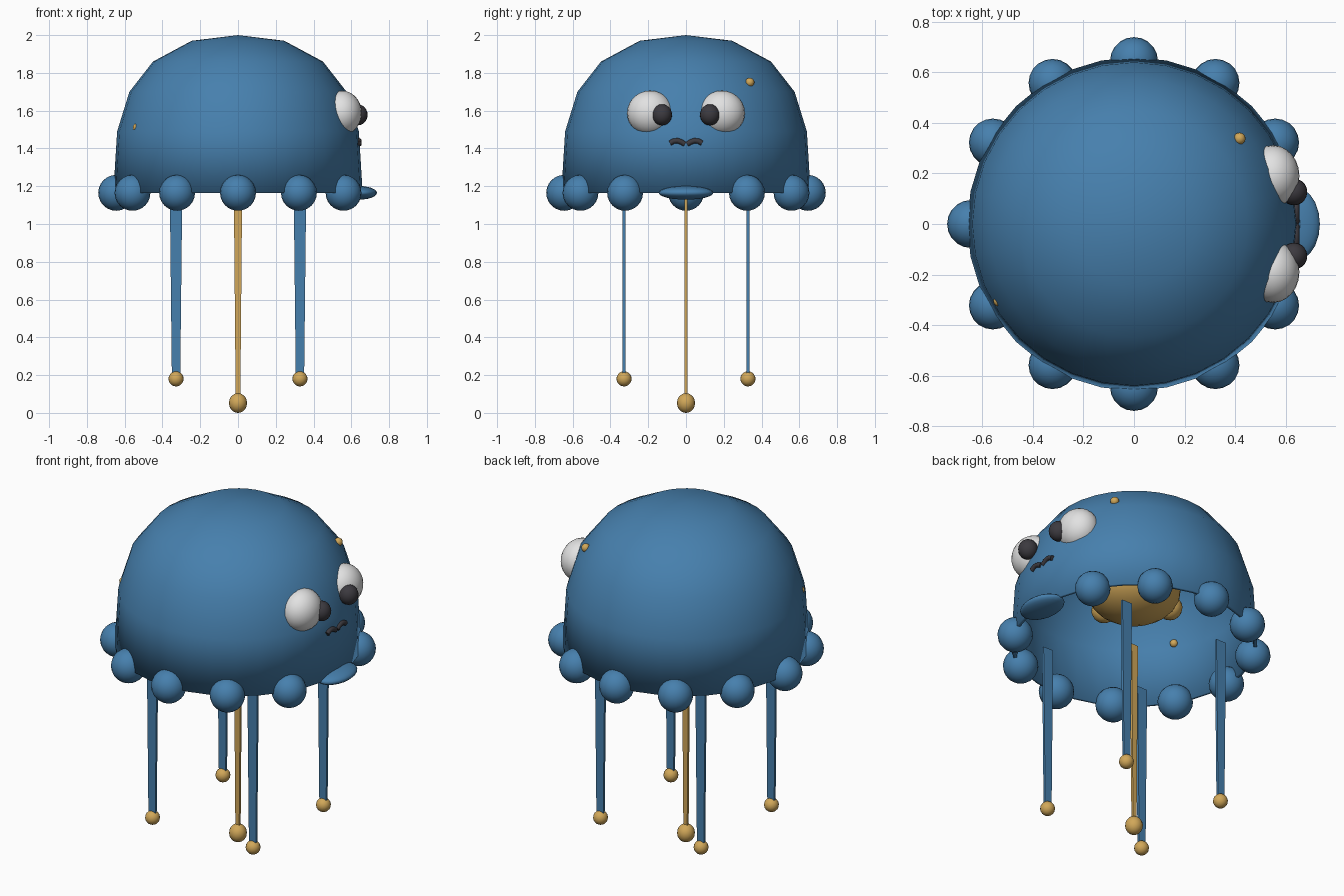
import bpy, bmesh, math
from mathutils import Matrix

if "Cube" in bpy.data.objects:
    bpy.data.objects.remove(bpy.data.objects["Cube"])


def material(name, rgb):
    m = bpy.data.materials.new(name)
    m.diffuse_color = (*rgb, 1)
    m.use_nodes = True
    m.node_tree.nodes["Principled BSDF"].inputs["Base Color"].default_value = m.diffuse_color
    return m


BLUE = material("sea_blue", (0.062, 0.215, 0.42))
GOLD = material("gold", (0.64, 0.39, 0.10))
WHITE = material("eye_white", (0.76, 0.76, 0.76))
DARK = material("charcoal", (0.045, 0.042, 0.05))


def finish(name, bm, mat, smooth=True):
    bmesh.ops.recalc_face_normals(bm, faces=bm.faces)
    me = bpy.data.meshes.new(name)
    bm.to_mesh(me)
    bm.free()
    me.materials.append(mat)
    for p in me.polygons:
        p.use_smooth = smooth
    ob = bpy.data.objects.new(name, me)
    bpy.context.collection.objects.link(ob)
    return ob


def ball(name, loc, radii, mat, seg=20, rings=12):
    if not isinstance(radii, tuple):
        radii = (radii,) * 3
    bm = bmesh.new()
    bmesh.ops.create_uvsphere(bm, u_segments=seg, v_segments=rings, radius=1,
                              matrix=Matrix.Translation(loc) @ Matrix.Diagonal((*radii, 1)))
    return finish(name, bm, mat)


def ribbon(name, x, y, top, bottom, w_top, w_bottom, thick, mat):
    # flat tapered strip hanging down
    bm = bmesh.new()
    bmesh.ops.create_cube(bm, size=1)
    for v in bm.verts:
        w = w_top if v.co.z > 0 else w_bottom
        z = top if v.co.z > 0 else bottom
        v.co = (x + v.co.x * w, y + v.co.y * thick, z)
    return finish(name, bm, mat, False)


# Bell: revolved open profile with a thin wall
RIM = 1.165
profile = [(0.66, RIM), (0.64, 1.49), (0.575, 1.70), (0.45, 1.86), (0.245, 1.97), (0, 2.0)]
bm = bmesh.new()
verts = [bm.verts.new((r, 0, z)) for r, z in profile]
edges = [bm.edges.new(p) for p in zip(verts, verts[1:])]
bmesh.ops.spin(bm, geom=verts + edges, cent=(0, 0, 0), axis=(0, 0, 1),
               angle=math.tau, steps=32)
bmesh.ops.remove_doubles(bm, verts=bm.verts, dist=0.0005)
bmesh.ops.recalc_face_normals(bm, faces=bm.faces)
if sum(f.normal.dot(f.calc_center_median()) for f in bm.faces) < 0:
    bmesh.ops.reverse_faces(bm, faces=bm.faces)
bell = finish("bell", bm, BLUE)
wall = bell.modifiers.new("wall", "SOLIDIFY")
wall.thickness = 0.018
wall.offset = -1

# Rim beads, with a flattened lip at the face side
for i in range(1, 12):
    a = i * math.tau / 12
    ball(f"rim_bead_{i}", (0.645 * math.cos(a), 0.645 * math.sin(a), RIM), 0.095, BLUE)
ball("front_lip", (0.64, 0, RIM), (0.096, 0.145, 0.036), BLUE)

# Hanging arms with bead tips
for sx in (-1, 1):
    for sy in (-1, 1):
        x, y = 0.328 * sx, 0.328 * sy
        ribbon("arm", x, y, RIM, 0.18, 0.066, 0.044, 0.014, BLUE)
        ball("arm_tip", (x, y, 0.18), 0.04, GOLD, 16, 10)
ribbon("centre_arm", 0, 0, RIM, 0.05, 0.044, 0.024, 0.014, GOLD)
ball("centre_arm_tip", (0, 0, 0.052), (0.048, 0.048, 0.052), GOLD, 16, 10)

# Inner body with four lobes
ball("inner_body", (0, 0, 1.5), (0.25, 0.25, 0.165), GOLD, 24, 14)
for i in range(4):
    a = i * math.pi / 2
    ball("inner_lobe", (0.25 * math.cos(a), 0.25 * math.sin(a), 1.49), 0.068, GOLD, 16, 10)

# Eyes
for s in (-1, 1):
    ball("eye", (0.55, 0.19 * s, 1.588), (0.105, 0.122, 0.118), WHITE, 24, 14)
    ball("pupil", (0.633, 0.127 * s, 1.578), (0.053, 0.053, 0.056), DARK)

# Mouth: two small arched strokes
for s in (-1, 1):
    cu = bpy.data.curves.new("mouth", "CURVE")
    cu.dimensions = "3D"
    cu.bevel_depth = 0.014
    cu.bevel_resolution = 2
    cu.use_fill_caps = True
    path = [(0.085, 1.428), (0.065, 1.439), (0.045, 1.441), (0.025, 1.434), (0.006, 1.422)]
    sp = cu.splines.new("POLY")
    sp.points.add(len(path) - 1)
    for p, (y, z) in zip(sp.points, path):
        p.co = (0.641, s * y, z, 1)
    cu.materials.append(DARK)
    bpy.context.collection.objects.link(bpy.data.objects.new("mouth", cu))

# Freckles
ball("outer_freckle", (0.418, 0.338, 1.75), 0.024, GOLD, 12, 8)
ball("inner_freckle", (-0.535, -0.305, 1.51), 0.022, GOLD, 12, 8)
